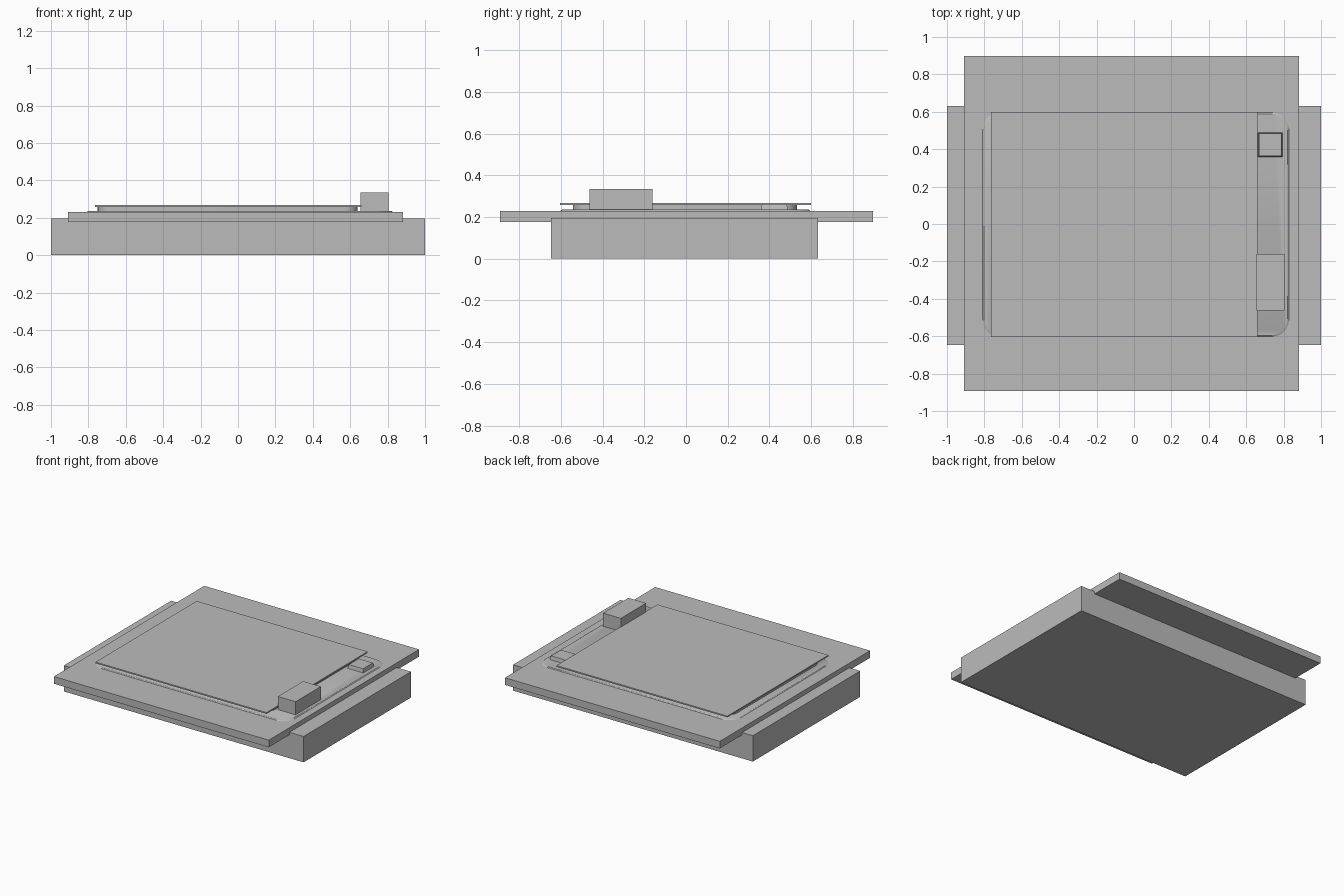
import bpy
import bmesh
import math

if "Cube" in bpy.data.objects:
    bpy.data.objects.remove(bpy.data.objects["Cube"])

grey = bpy.data.materials.new("plain grey")
grey.diffuse_color = (0.5, 0.5, 0.5, 1)
grey.use_nodes = True
grey.node_tree.nodes["Principled BSDF"].inputs["Base Color"].default_value = grey.diffuse_color


def prism(name, outline, z0, z1, inset=0.0, smooth=False):
    """Extrude an outline from z0 to z1, optionally narrowing the top by inset."""
    xs = [p[0] for p in outline]
    ys = [p[1] for p in outline]
    cx, cy = (min(xs) + max(xs)) / 2, (min(ys) + max(ys)) / 2
    sx = 1 - 2 * inset / (max(xs) - min(xs))
    sy = 1 - 2 * inset / (max(ys) - min(ys))
    bm = bmesh.new()
    low = [bm.verts.new((x, y, z0)) for x, y in outline]
    top = [bm.verts.new((cx + (x - cx) * sx, cy + (y - cy) * sy, z1)) for x, y in outline]
    bm.faces.new(low[::-1])
    bm.faces.new(top)
    n = len(outline)
    for i in range(n):
        j = (i + 1) % n
        bm.faces.new((low[i], low[j], top[j], top[i]))
    mesh = bpy.data.meshes.new(name)
    bm.to_mesh(mesh)
    bm.free()
    mesh.materials.append(grey)
    obj = bpy.data.objects.new(name, mesh)
    bpy.context.collection.objects.link(obj)
    if smooth:
        bpy.ops.object.select_all(action='DESELECT')
        obj.select_set(True)
        bpy.context.view_layer.objects.active = obj
        bpy.ops.object.shade_smooth_by_angle(angle=math.radians(30))
    return obj


def rect(x0, x1, y0, y1):
    return [(x0, y0), (x1, y0), (x1, y1), (x0, y1)]


def rounded(x0, x1, y0, y1, r, steps=8):
    centres = [(x1 - r, y1 - r), (x0 + r, y1 - r), (x0 + r, y0 + r), (x1 - r, y0 + r)]
    return [(cx + r * math.cos(a), cy + r * math.sin(a))
            for k, (cx, cy) in enumerate(centres)
            for a in [(k + i / steps) * math.pi / 2 for i in range(steps + 1)]]


# Base block and the wide slab resting on it
prism("base_block", rect(-1, 1, -0.647, 0.632), 0, 0.195)
prism("top_slab", rect(-0.91, 0.882, -0.893, 0.897), 0.176, 0.23)

# Thin round-cornered plate with a sloping rim
prism("rim_plate", rounded(-0.81, 0.83, -0.603, 0.597, 0.09), 0.229, 0.235, 0.008, True)

# Recessed riser carrying the flat cover
prism("cover_riser", rounded(-0.75, 0.64, -0.542, 0.532, 0.07), 0.234, 0.26, 0, True)
prism("cover_sheet", rect(-0.765, 0.661, -0.604, 0.6), 0.258, 0.268)

# Blocks along the right edge
prism("tall_block", rect(0.656, 0.804, -0.462, -0.161), 0.23, 0.334)
prism("small_block", rect(0.663, 0.794, 0.358, 0.489), 0.234, 0.262, 0.006)
